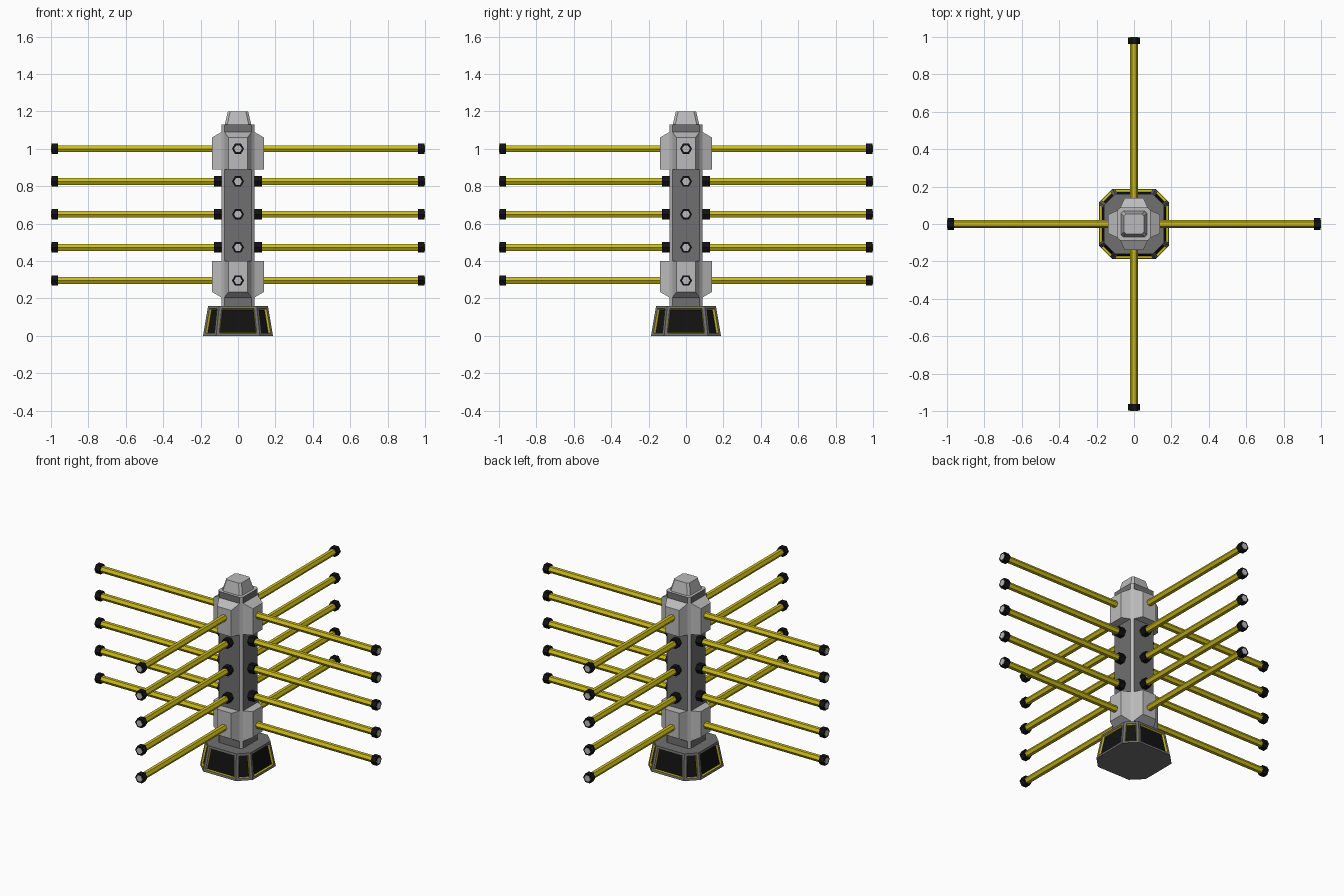
import bpy, bmesh
from math import pi
from mathutils import Matrix, Vector

if "Cube" in bpy.data.objects:
    bpy.data.objects.remove(bpy.data.objects["Cube"])


def mat(name, c):
    m = bpy.data.materials.new(name)
    m.diffuse_color = (*c, 1)
    m.use_nodes = True
    m.node_tree.nodes["Principled BSDF"].inputs["Base Color"].default_value = m.diffuse_color
    return m


GREY = mat("light_grey", (0.5, 0.5, 0.5))
DARK = mat("dark_grey", (0.16, 0.16, 0.16))
BLACK = mat("black", (0.006, 0.006, 0.006))
YELLOW = mat("yellow", (0.6, 0.5, 0.01))


def finish(bm, name, mats):
    bmesh.ops.recalc_face_normals(bm, faces=bm.faces)
    me = bpy.data.meshes.new(name)
    bm.to_mesh(me)
    bm.free()
    for m in mats:
        me.materials.append(m)
    ob = bpy.data.objects.new(name, me)
    bpy.context.collection.objects.link(ob)
    return ob


def octagon(w, f, z):
    """Chamfered square: half width w, half flat length f."""
    return [(f, -w, z), (w, -f, z), (w, f, z), (f, w, z),
            (-f, w, z), (-w, f, z), (-w, -f, z), (-f, -w, z)]


def loft(rings):
    """Closed solid through matching rings; returns bmesh and side faces."""
    bm = bmesh.new()
    vs = [[bm.verts.new(p) for p in r] for r in rings]
    n = len(vs[0])
    sides = []
    for a, b in zip(vs, vs[1:]):
        for i in range(n):
            j = (i + 1) % n
            sides.append(bm.faces.new((a[i], a[j], b[j], b[i])))
    bm.faces.new(vs[0][::-1])
    bm.faces.new(vs[-1])
    bm.normal_update()
    return bm, sides


# flared base with recessed black windows and yellow rims
bm, sides = loft([octagon(0.187, 0.117, 0), octagon(0.16, 0.1, 0.16)])
bmesh.ops.inset_individual(bm, faces=sides, thickness=0.015, use_even_offset=True)
rim = bmesh.ops.inset_individual(bm, faces=sides, thickness=0.004, depth=-0.012,
                                 use_even_offset=True)["faces"]
for f in rim:
    f.material_index = 2
for f in sides:
    f.material_index = 1
finish(bm, "base", [DARK, BLACK, YELLOW])

# column: dark flats, lighter chamfered corners
bm, sides = loft([octagon(0.088, 0.073, 0.155), octagon(0.088, 0.073, 1.13)])
for f in sides:
    if max(abs(f.normal.x), abs(f.normal.y)) > 0.9:
        f.material_index = 1
finish(bm, "column", [GREY, DARK])

# top cap
bm, sides = loft([octagon(0.072, 0.058, 1.125), octagon(0.054, 0.042, 1.2)])
finish(bm, "cap", [GREY])


def pad(name, rot, flat_z, base_z, face_z):
    """Tapered armour plate on one side of the column (built along +x)."""
    rings = [[(x, s * h, z) for s, z in ((-1, flat_z), (1, flat_z), (1, tz), (-1, tz))]
             for x, h, tz in ((0.08, 0.073, base_z), (0.088, 0.073, base_z),
                              (0.14, 0.05, face_z))]
    bm, _ = loft(rings)
    bm.transform(rot)
    finish(bm, name, [GREY])


def hexes(name, rot, z, parts, m):
    """Hexagonal prisms along +x, each (start, end, radius)."""
    bm = bmesh.new()
    for a, b, r in parts:
        mtx = (rot @ Matrix.Translation(Vector(((a + b) / 2, 0, z)))
               @ Matrix.Rotation(pi / 2, 4, 'Y'))
        bmesh.ops.create_cone(bm, cap_ends=True, segments=6, radius1=r,
                              radius2=r, depth=b - a, matrix=mtx)
    finish(bm, name, [m])


levels = [0.296, 0.473, 0.65, 0.826, 1.0]
for k, side in enumerate(("right", "back", "left", "front")):
    rot = Matrix.Rotation(k * pi / 2, 4, 'Z')
    pad(f"upper_plate_{side}", rot, 0.89, 1.09, 1.06)
    pad(f"lower_plate_{side}", rot, 0.40, 0.205, 0.235)
    for i, z in enumerate(levels):
        # rod, black tip and socket, grey end face
        hexes(f"rod_{side}_{i}", rot, z, [(0.08, 0.98, 0.021)], YELLOW)
        black = [(0.963, 0.998, 0.032)]
        if 0 < i < 4:
            black.append((0.08, 0.127, 0.032))
        hexes(f"rod_fittings_{side}_{i}", rot, z, black, BLACK)
        hexes(f"rod_end_{side}_{i}", rot, z, [(0.99, 1.0, 0.021)], GREY)
